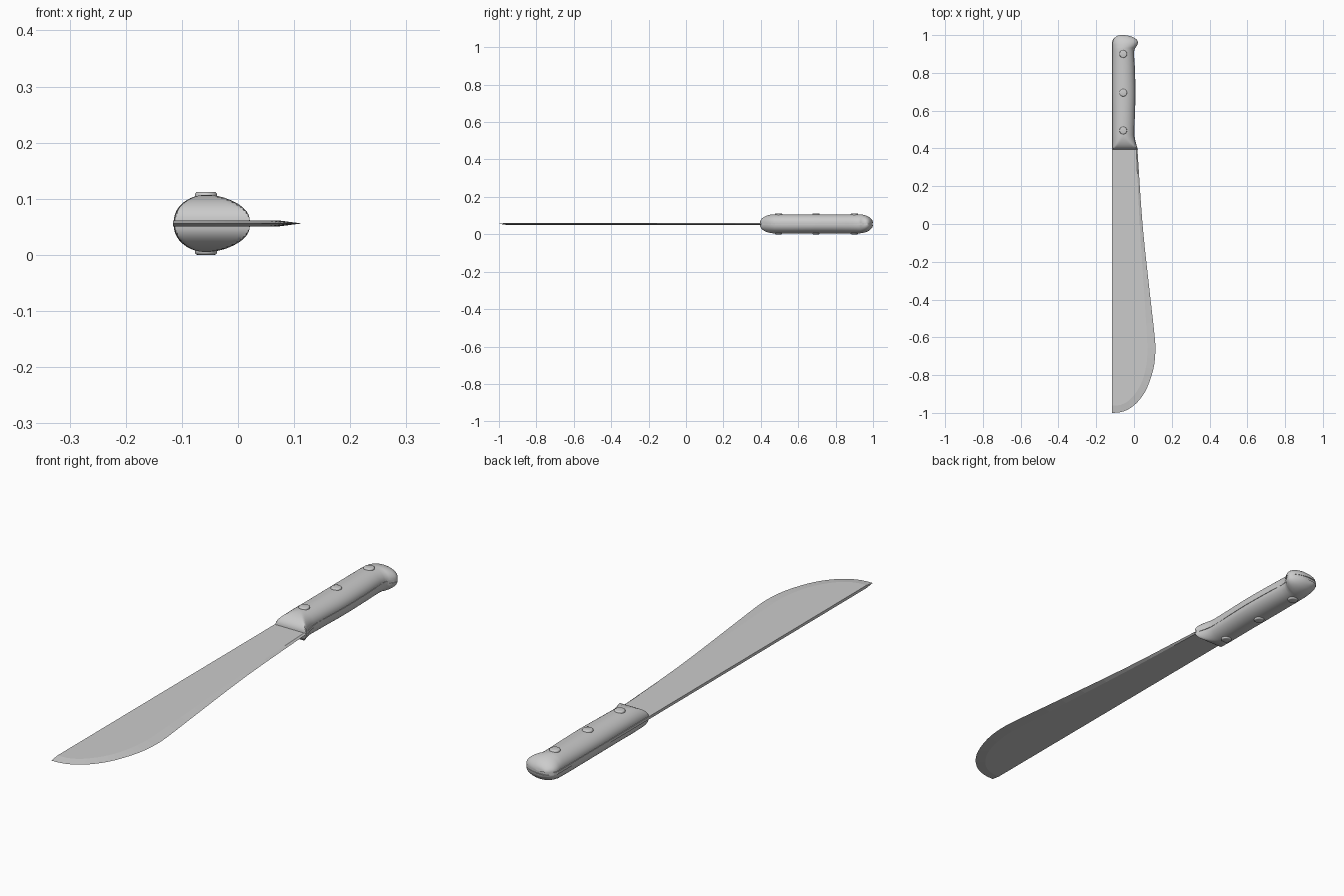
import bpy, bmesh, math
from mathutils import Vector

cube = bpy.data.objects.get("Cube")
if cube:
    bpy.data.objects.remove(cube, do_unlink=True)

MID = 0.056      # height of the blade's middle plane
HALF = 0.0055    # half the blade thickness
SPINE = -0.116   # x of the straight back of the blade

grey = bpy.data.materials.new("grey")
grey.use_nodes = True
grey.diffuse_color = (0.6, 0.6, 0.6, 1)
grey.node_tree.nodes["Principled BSDF"].inputs["Base Color"].default_value = (0.6, 0.6, 0.6, 1)


def finish(name, bm, angle=None):
    bmesh.ops.remove_doubles(bm, verts=bm.verts, dist=1e-5)
    bmesh.ops.recalc_face_normals(bm, faces=bm.faces)
    mesh = bpy.data.meshes.new(name)
    bm.to_mesh(mesh)
    bm.free()
    mesh.materials.append(grey)
    obj = bpy.data.objects.new(name, mesh)
    bpy.context.collection.objects.link(obj)
    if angle:
        bpy.ops.object.select_all(action='DESELECT')
        obj.select_set(True)
        bpy.context.view_layer.objects.active = obj
        bpy.ops.object.shade_smooth_by_angle(angle=math.radians(angle))
    return obj


def curve(points, steps):
    """Smooth curve through the points."""
    pts = [Vector(p) for p in points]
    pts = [2 * pts[0] - pts[1]] + pts + [2 * pts[-1] - pts[-2]]
    out = []
    for a, b, c, d in zip(pts, pts[1:], pts[2:], pts[3:]):
        for i in range(steps):
            t = i / steps
            out.append(0.5 * (2 * b + (c - a) * t + (2 * a - 5 * b + 4 * c - d) * t * t
                              + (3 * b - a - 3 * c + d) * t ** 3))
    return out + [pts[-2]]


# Blade: flat cheeks, ground down to a sharp edge along the belly and tip
edge = [(0.018, 0.4), (0.045, 0), (0.082, -0.35), (0.109, -0.59), (0.113, -0.68),
        (0.102, -0.77), (0.07, -0.865), (0.03, -0.93), (-0.02, -0.975), (-0.07, -0.996), (SPINE, -1)]
ground = [(0.012, 0.4), (0.03, 0), (0.053, -0.35), (0.068, -0.59), (0.071, -0.68),
          (0.063, -0.76), (0.042, -0.835), (0.012, -0.89), (-0.028, -0.935), (-0.07, -0.957), (SPINE, -0.962)]
edge, ground = curve(edge, 3), curve(ground, 3)
bm = bmesh.new()
rim = [bm.verts.new((p.x, p.y, MID)) for p in edge]
cheeks = []
for side in (1, -1):
    inner = [bm.verts.new((p.x, p.y, MID + side * HALF)) for p in ground]
    heel = bm.verts.new((SPINE, 0.4, MID + side * HALF))
    bm.faces.new([heel] + inner)
    for i in range(len(rim) - 1):
        bm.faces.new((rim[i], rim[i + 1], inner[i + 1], inner[i]))
    cheeks.append((heel, inner))
(top_heel, top), (low_heel, low) = cheeks
bm.faces.new((top_heel, top[-1], rim[-1], low[-1], low_heel))
bm.faces.new((top_heel, top[0], rim[0], low[0], low_heel))
finish("blade", bm)

# Tang: the blade plate carried on between the handle scales
side_line = curve([(0.018, 0.4), (0.002, 0.475), (0.005, 0.58), (0.008, 0.69), (0.005, 0.82),
                   (0.001, 0.915), (0.02, 0.96), (0.008, 0.98), (-0.03, 0.995), (-0.075, 0.995),
                   (-0.105, 0.985), (SPINE, 0.965)], 4)
bm = bmesh.new()
base = bm.faces.new([bm.verts.new((p.x, p.y, MID - HALF)) for p in side_line]
                    + [bm.verts.new((SPINE, 0.4, MID - HALF))])
grown = bmesh.ops.extrude_face_region(bm, geom=[base], use_keep_orig=True)["geom"]
bmesh.ops.translate(bm, verts=[v for v in grown if isinstance(v, bmesh.types.BMVert)],
                    vec=(0, 0, 2 * HALF))
finish("tang", bm)

# Handle scales: rounded across, with a mitred slope at the front and a domed pommel
N = 24
RISE = 0.0455
stations = []   # y, left x, right x, height factor, slope limit
for i in range(N // 2 + 1):
    a = math.pi * i / N
    y = 0.475 - 0.08 * math.cos(a)
    t = min(1, max(0, (0.475 - y) / 0.08))
    stations.append((y, -0.113, 0.021 * t * t * (1.5 - 0.5 * t), 1, math.sin(a)))
grip = curve([(0.475, -0.113, 0.0, 1), (0.58, -0.113, 0.003, 1), (0.69, -0.114, 0.006, 1),
              (0.82, -0.114, 0.003, 1), (0.915, -0.113, 0.0, 1), (0.94, -0.113, 0.013, 0.97),
              (0.96, -0.113, 0.021, 0.87), (0.977, -0.108, 0.014, 0.7),
              (0.99, -0.097, -0.008, 0.47), (0.997, -0.086, -0.03, 0.25),
              (1.0, -0.074, -0.05, 0.0)], 3)
stations += [(*p, 1) for p in grip[1:]]
for name, side in (("upper_scale", 1), ("lower_scale", -1)):
    bm = bmesh.new()
    rows = []
    for y, left, right, factor, limit in stations:
        row = []
        for j in range(N + 1):
            a = math.pi * j / N
            x = (left + right) / 2 - (right - left) / 2 * math.cos(a)
            z = HALF + RISE * factor * min(math.sin(a), limit)
            row.append(bm.verts.new((x, y, MID + side * z)))
        rows.append(row)
    for r, s in zip(rows, rows[1:]):
        for j in range(N):
            bm.faces.new((r[j], r[j + 1], s[j + 1], s[j]))
        bm.faces.new((r[0], s[0], s[-1], r[-1]))   # flat inner side
    finish(name, bm, 40)

# Rivets: three pins with softened heads, showing on both sides
for name, y in (("front_rivet", 0.495), ("middle_rivet", 0.695), ("rear_rivet", 0.9)):
    bm = bmesh.new()
    bmesh.ops.create_cone(bm, cap_ends=True, segments=24, radius1=0.02, radius2=0.02, depth=2 * MID)
    caps = [e for e in bm.edges if abs(e.verts[0].co.z - e.verts[1].co.z) < 1e-4]
    bmesh.ops.bevel(bm, geom=caps, offset=0.005, segments=3, affect='EDGES', profile=0.5)
    bmesh.ops.translate(bm, verts=bm.verts, vec=(-0.057, y, MID))
    finish(name, bm, 40)
